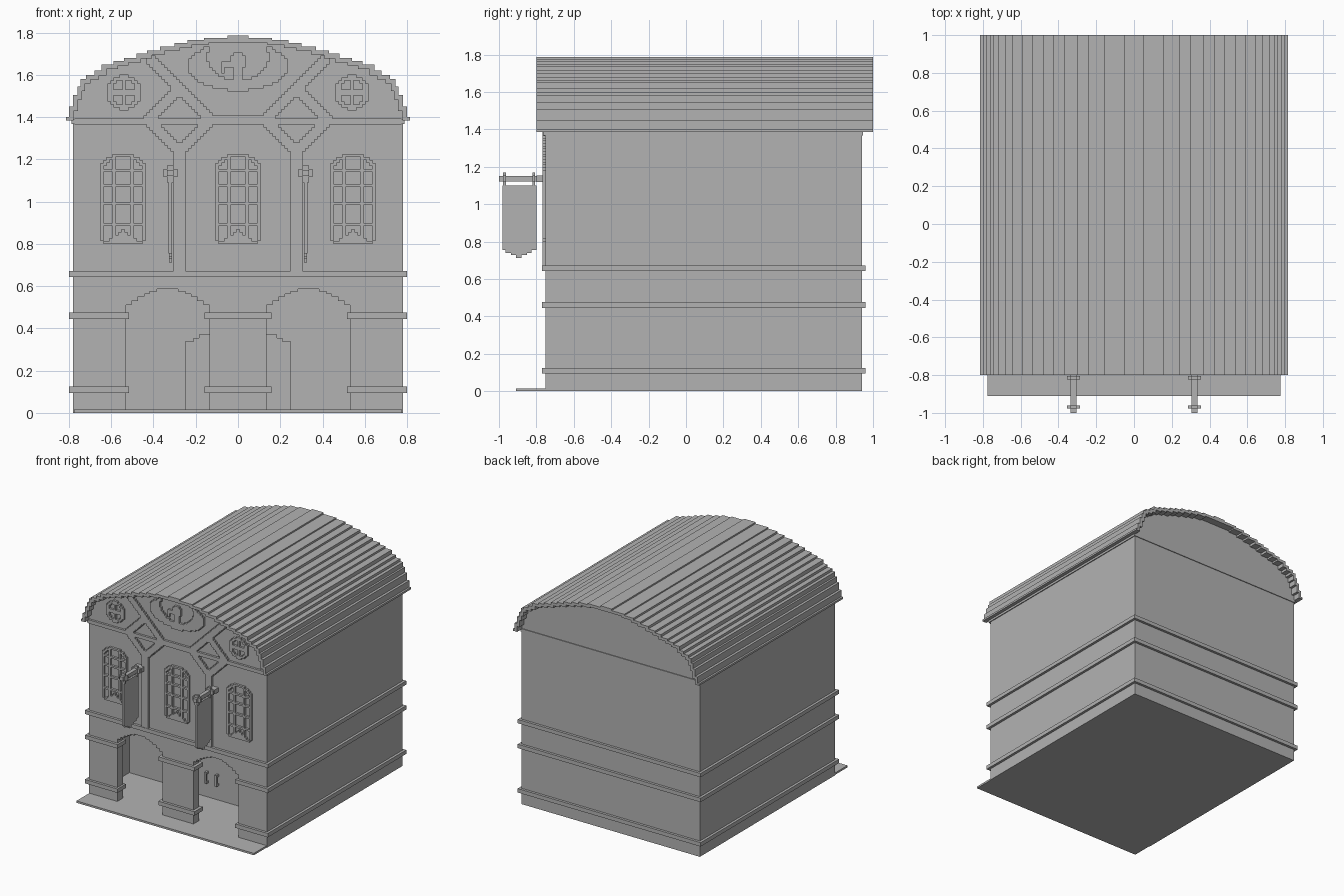
import bpy, bmesh, math

old = bpy.data.objects.get("Cube")
if old:
    bpy.data.objects.remove(old, do_unlink=True)

stone = bpy.data.materials.new("plain_grey")
stone.use_nodes = True
GREY = (0.45, 0.45, 0.45, 1)
stone.diffuse_color = GREY
stone.node_tree.nodes["Principled BSDF"].inputs["Base Color"].default_value = GREY

FRONT, BACK, HALF = -0.75, 0.94, 0.78
CELL = 0.0142


def finish(name, bm):
    bmesh.ops.recalc_face_normals(bm, faces=bm.faces)
    mesh = bpy.data.meshes.new(name)
    bm.to_mesh(mesh)
    bm.free()
    mesh.materials.append(stone)
    obj = bpy.data.objects.new(name, mesh)
    bpy.context.collection.objects.link(obj)
    return obj


def add_box(bm, x, y, z):
    v = [bm.verts.new((a, b, c)) for a in x for b in y for c in z]
    for f in ((0, 1, 3, 2), (4, 6, 7, 5), (0, 4, 5, 1), (2, 3, 7, 6), (0, 2, 6, 4), (1, 5, 7, 3)):
        bm.faces.new([v[i] for i in f])


def boxes(name, *parts):
    bm = bmesh.new()
    for p in parts:
        add_box(bm, *p)
    return finish(name, bm)


def prism(name, outline, y0, y1):
    """Extrude an x-z outline along y."""
    bm = bmesh.new()
    face = bm.faces.new([bm.verts.new((x, y0, z)) for x, z in outline])
    ext = bmesh.ops.extrude_face_region(bm, geom=[face])["geom"]
    for v in ext:
        if isinstance(v, bmesh.types.BMVert):
            v.co.y = y1
    return finish(name, bm)


def relief(name, inside, cx, half_w, z0, z1, y0, y1):
    """Stair-stepped relief: one box per run of filled cells in each row."""
    bm = bmesh.new()
    n = math.ceil(half_w / CELL)
    for r in range(math.ceil((z1 - z0) / CELL)):
        z = z0 + r * CELL
        start = None
        for c in range(-n, n + 2):
            full = c <= n and inside(c * CELL, z + CELL / 2)
            if full and start is None:
                start = c
            elif not full and start is not None:
                add_box(bm, (cx + (start - .5) * CELL, cx + (c - .5) * CELL), (y0, y1), (z, z + CELL))
                start = None
    return finish(name, bm)


def stairs(steps, dx=0.0, dz=0.0):
    """Outline of a stepped arch, from right foot to left foot, without the feet."""
    right = []
    for i, (w, z) in enumerate(steps):
        right.append((w - dx, z - dz))
        if i + 1 < len(steps):
            right.append((steps[i + 1][0] - dx, z - dz))
    return right + [(-x, z) for x, z in reversed(right)]


def near(p, a, b, r):
    ux, uz = b[0] - a[0], b[1] - a[1]
    t = ((p[0] - a[0]) * ux + (p[1] - a[1]) * uz) / (ux * ux + uz * uz)
    t = min(1, max(0, t))
    return math.hypot(p[0] - a[0] - t * ux, p[1] - a[1] - t * uz) < r


# Roof of long stepped planks
roof_steps = [(.815, 1.40), (.80, 1.45), (.78, 1.505), (.76, 1.545), (.745, 1.58), (.72, 1.60),
              (.68, 1.62), (.645, 1.65), (.59, 1.665), (.54, 1.68), (.48, 1.70), (.43, 1.715),
              (.37, 1.735), (.30, 1.75), (.24, 1.765), (.16, 1.775), (.05, 1.787)]
outer = stairs(roof_steps)
inner = stairs(roof_steps[1:-1], .022, .022)
prism("roof", [(.815, 1.385)] + outer + [(-.815, 1.385), (-.778, 1.385)] + inner[::-1] + [(.778, 1.385)],
      -0.80, 1.0)

# Upper storey with gables filling the roof
gable = [(x, z) for x, z in stairs(roof_steps[1:-1], .021, .015)]
prism("upper_storey", [(HALF, .60), (HALF, 1.40)] + gable + [(-HALF, 1.40), (-HALF, .60)], FRONT, BACK)
boxes("eave_band", ((-.787, .787), (FRONT - .012, BACK + .006), (1.368, 1.39)))

# Porch front with two stepped arches
arch = [(.197, .51), (.17, .53), (.14, .55), (.11, .563), (.085, .575), (.05, .587)]
front = [(HALF, .60), (HALF, 0)]
for cx in (.333, -.333):
    front += [(cx + .197, 0)] + [(cx + x, z) for x, z in stairs(arch)] + [(cx - .197, 0)]
front += [(-HALF, 0), (-HALF, .60)]
prism("porch_front", front, FRONT, -.68)

# Lower walls and floor
boxes("lower_storey", ((-HALF, HALF), (-.30, BACK), (0, .60)))
boxes("porch_side_walls", *[(sorted((s * .74, s * HALF)), (-.68, -.30), (0, .60)) for s in (-1, 1)])
boxes("floor_step", ((-.776, .776), (-.91, -.30), (0, .015)))

# Mouldings round the building
boxes("storey_moulding", ((-.80, .80), (-.77, .96), (.642, .672)))
for name, z in (("pier_moulding", (.445, .476)), ("base_moulding", (.094, .125))):
    parts = [(x, (-.77, -.665), z) for x in ((-.80, -.515), (-.158, .158), (.515, .80))]
    parts += [(sorted((s * .76, s * .80)), (-.77, .96), z) for s in (-1, 1)]
    parts += [((-.80, .80), (.92, .96), z)]
    boxes(name, *parts)

# Door and handles at the back of the porch
prism("door", [(.25, .015)] + stairs([(.25, .337), (.21, .354), (.185, .37)]) + [(-.25, .015)], -.316, -.30)
handle_parts = []
for s in (-1, 1):
    x = (s * .045 - .008, s * .045 + .008)
    handle_parts.append((x, (-.346, -.332), (.13, .22)))
    handle_parts += [(x, (-.335, -.314), z) for z in ((.13, .147), (.203, .22))]
boxes("door_handles", *handle_parts)


# Timber framing on the front
def timber(x, z):
    a = abs(x)
    p = (a, z)
    if .25 < a < .30 and z < 1.23 or a < HALF and 1.37 < z < 1.40 or a < .10 and 1.37 < z < 1.415:
        return True
    low, side, mid, top = (.275, 1.235), (.425, 1.385), (.125, 1.385), (.275, 1.535)
    return (near(p, low, side, .025) or near(p, low, mid, .025) or near(p, side, top, .025)
            or near(p, mid, (.405, 1.665), .025))


relief("timber_frame", timber, 0, .80, .67, 1.70, -.767, FRONT)


# Arched windows with glazing bars
def window(x, z):
    u = abs(x)

    def outline(m):
        w = .109 - m
        head = z < 1.15 or (u / w) ** 2 + ((z - 1.15) / (.075 - m)) ** 2 < 1
        return u < w and z > .80 + m and u - (z - .80) < .09 - m * 1.4 and head
    if not outline(0):
        return False
    bar = abs(u - .049) < .0075 or any(abs(z - h) < .0075 for h in (.897, .987, 1.073, 1.153))
    fan = z < .875 - .9 * u
    return bar or fan or not outline(.017)


for label, cx in (("right", -.545), ("middle", 0), ("left", .545)):
    relief(label + "_window", window, cx, .12, .80, 1.23, -.767, FRONT)


# Round gable windows
def rose(x, z):
    r = math.hypot(x, z - 1.517)
    return r < .082 and (r > .058 or min(abs(x), abs(z - 1.517)) < .0075)


for label, cx in (("right", -.54), ("left", .54)):
    relief(label + "_round_window", rose, cx, .10, 1.432, 1.61, -.767, FRONT)


# Bird ornament in the gable
def bird(x, z):
    wings = (x / .235) ** 2 + ((z - 1.64) / .115) ** 2 < 1 and (x / .145) ** 2 + ((z - 1.68) / .105) ** 2 > 1
    head = math.hypot(x, z - 1.665) < .04
    neck = abs(x) < .022 and 1.54 < z < 1.65
    beak = -.085 < x < 0 and 1.635 < z < 1.655 or -.085 < x < -.06 and 1.61 < z < 1.655
    return wings or head or neck or beak


relief("bird_ornament", bird, 0, .25, 1.52, 1.74, -.767, FRONT)

# Hanging banners on poles
for label, cx in (("right", -.32), ("left", .32)):
    parts = [((cx - .015, cx + .015), (-1.0, FRONT), (1.12, 1.15))]
    for y in ((-.978, -.962), (-.822, -.806)):
        parts += [((cx - .035, cx + .035), y, (1.118, 1.152)), ((cx - .015, cx + .015), y, (1.09, 1.17))]
    parts.append(((cx - .035, cx + .035), (-.80, FRONT), (1.118, 1.152)))
    boxes(label + "_banner_pole", *parts)
    cloth = [(y, (z, 1.10)) for y, z in (((-.98, -.80), .755), ((-.965, -.825), .74),
                                         ((-.935, -.85), .728), ((-.91, -.88), .712))]
    boxes(label + "_banner", *[((cx - .008 + i * .0005, cx + .008 - i * .0005), y, z)
                               for i, (y, z) in enumerate(cloth)])
